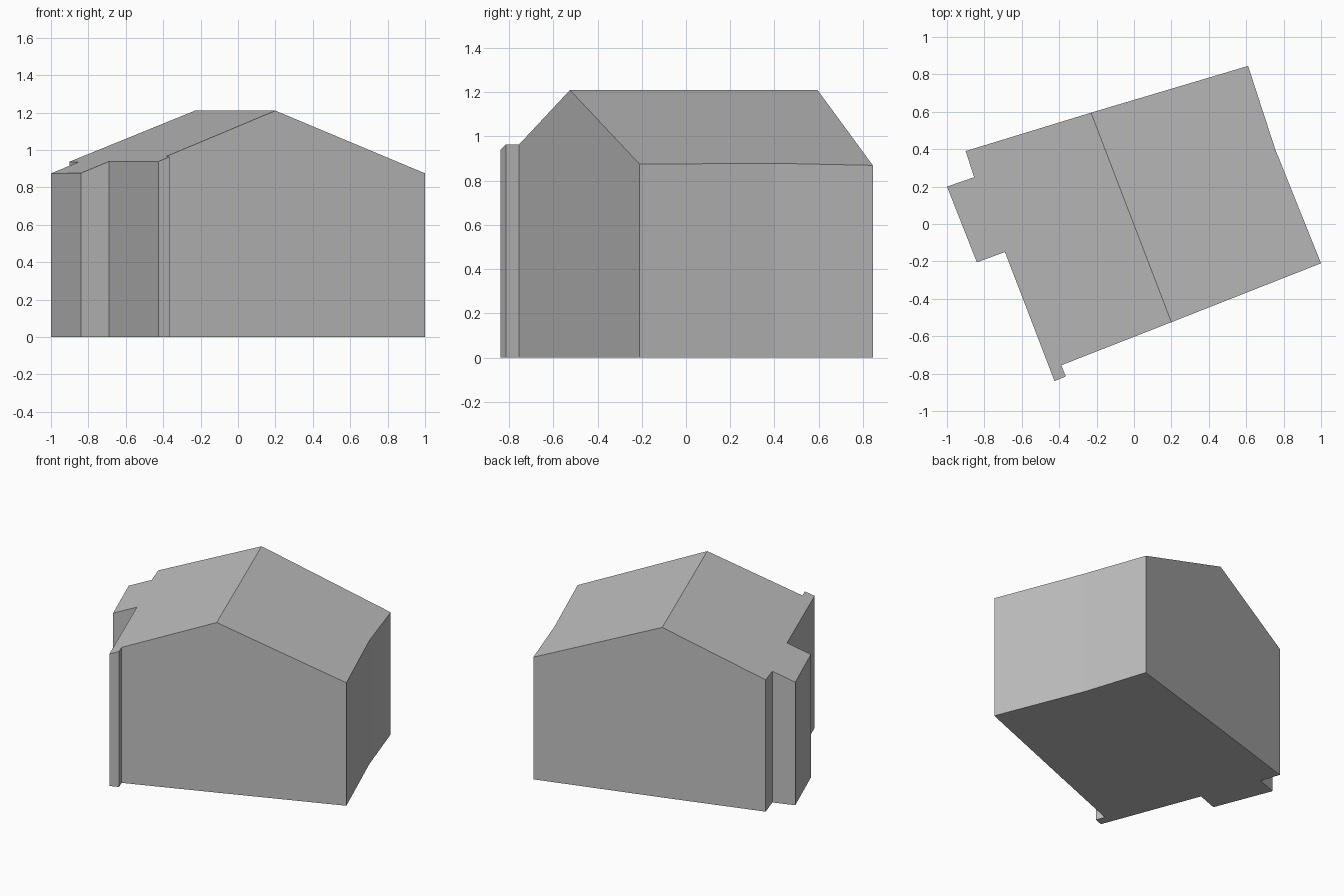
import bpy
import bmesh
from mathutils import Vector

cube = bpy.data.objects.get("Cube")
if cube:
    bpy.data.objects.remove(cube, do_unlink=True)

# One plain grey for walls and roof
grey = bpy.data.materials.new("plain_grey")
grey.use_nodes = True
colour = (0.52, 0.52, 0.52, 1)
grey.diffuse_color = colour
grey.node_tree.nodes["Principled BSDF"].inputs["Base Color"].default_value = colour

# Ridge line and roof pitch
RIDGE_FRONT = Vector((0.2, -0.525))
RIDGE_BACK = Vector((-0.23, 0.595))
RIDGE_Z = 1.21
PITCH = 0.39
along = (RIDGE_BACK - RIDGE_FRONT).normalized()
across = Vector((along.y, -along.x))

# Eave corners on each side of the ridge, anticlockwise
left_side = [(1, -0.21), (0.755, 0.4), (0.61, 0.845)]
right_side = [(-0.9, 0.39), (-0.855, 0.25), (-1, 0.2), (-0.84, -0.205),
              (-0.69, -0.15), (-0.425, -0.84), (-0.365, -0.815), (-0.388, -0.755)]
outline = [RIDGE_FRONT, *map(Vector, left_side), RIDGE_BACK, *map(Vector, right_side)]
back = len(left_side) + 1


def roof_height(p):
    return RIDGE_Z - PITCH * abs((p - RIDGE_FRONT).dot(across))


bm = bmesh.new()
base = [bm.verts.new((p.x, p.y, 0)) for p in outline]
top = [bm.verts.new((p.x, p.y, roof_height(p))) for p in outline]
n = len(outline)

# Floor and the two roof slopes
bm.faces.new(base[::-1])
bm.faces.new(top[:back + 1])
bm.faces.new(top[back:] + top[:1])

# Side walls, with each gable end kept as a single face
for i in range(n):
    if i in (0, back):
        continue
    j = (i + 1) % n
    if j in (0, back):
        k = (j + 1) % n
        bm.faces.new((base[i], base[j], base[k], top[k], top[j], top[i]))
    else:
        bm.faces.new((base[i], base[j], top[j], top[i]))
bmesh.ops.recalc_face_normals(bm, faces=bm.faces)

mesh = bpy.data.meshes.new("gabled_building")
bm.to_mesh(mesh)
bm.free()
mesh.materials.append(grey)
building = bpy.data.objects.new("gabled_building", mesh)
bpy.context.collection.objects.link(building)
